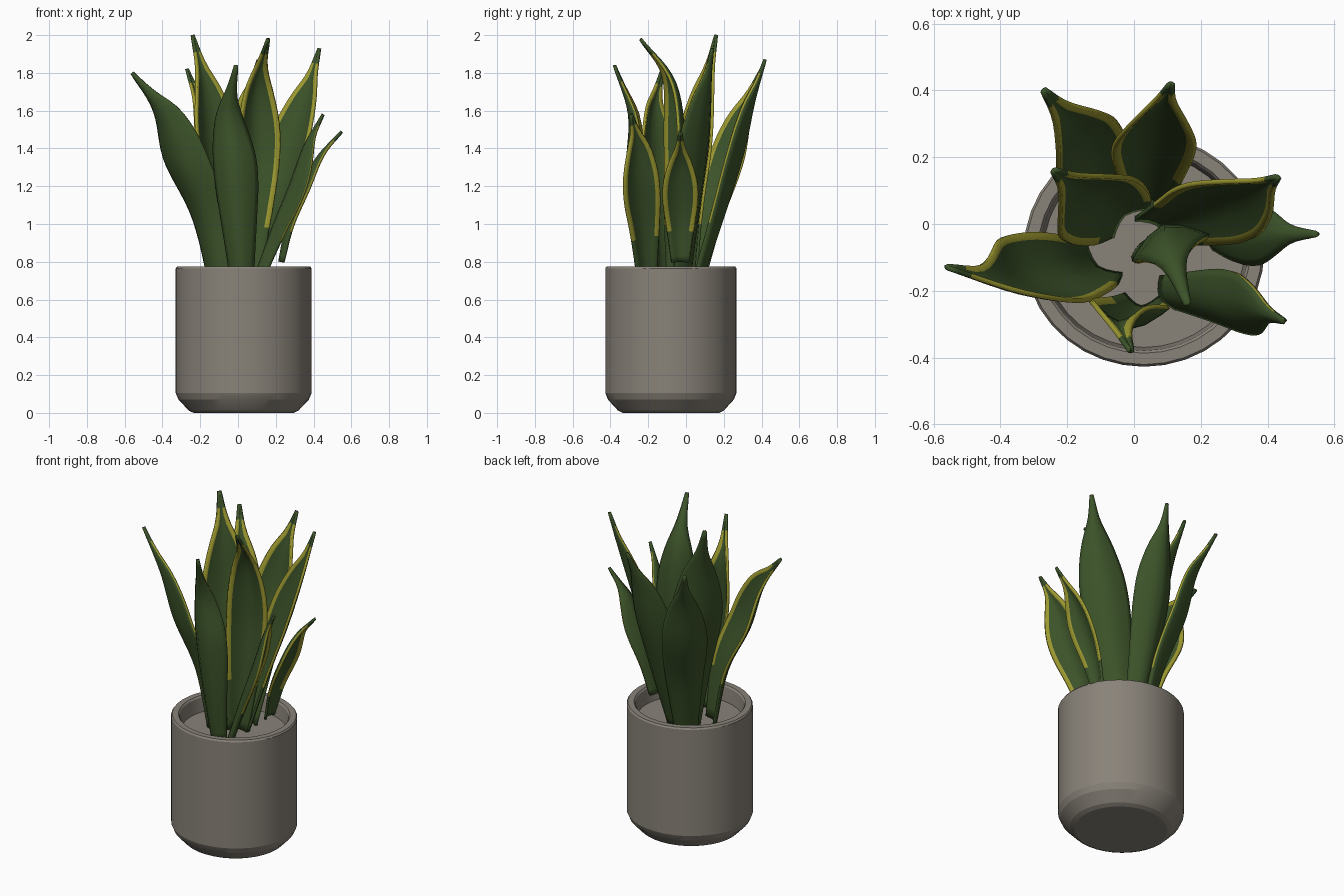
import bpy, math
from mathutils import Vector

old = bpy.data.objects.get("Cube")
if old:
    bpy.data.objects.remove(old, do_unlink=True)


def material(name, rgb):
    mat = bpy.data.materials.new(name)
    mat.use_nodes = True
    color = (*rgb, 1)
    mat.diffuse_color = color
    mat.node_tree.nodes["Principled BSDF"].inputs["Base Color"].default_value = color
    return mat


STONE = material("warm grey stone", (0.25, 0.225, 0.19))
GREEN = material("leaf green", (0.046, 0.088, 0.023))
YELLOW = material("leaf margin yellow", (0.34, 0.32, 0.03))


def make_object(name, verts, faces, mats, angle):
    mesh = bpy.data.meshes.new(name)
    mesh.from_pydata(verts, [], faces)
    for mat in mats:
        mesh.materials.append(mat)
    obj = bpy.data.objects.new(name, mesh)
    bpy.context.collection.objects.link(obj)
    bpy.ops.object.select_all(action='DESELECT')
    obj.select_set(True)
    bpy.context.view_layer.objects.active = obj
    bpy.ops.object.shade_smooth_by_angle(angle=math.radians(angle))
    return obj


# Pot: turned profile with chamfered foot, rim and recessed floor
def make_pot():
    profile = [(0.265, 0), (0.29, 0.012), (0.345, 0.07), (0.36, 0.105), (0.36, 0.765),
               (0.353, 0.775), (0.318, 0.775), (0.31, 0.765), (0.3, 0.68)]
    n = 36
    verts, faces = [], []
    for r, z in profile:
        for i in range(n):
            a = math.tau * i / n
            verts.append((0.03 + r * math.cos(a), -0.08 + 0.965 * r * math.sin(a), z))
    for k in range(len(profile) - 1):
        for i in range(n):
            j = (i + 1) % n
            faces.append((k * n + i, k * n + j, k * n + n + j, k * n + n + i))
    faces.append(tuple(reversed(range(n))))
    last = (len(profile) - 1) * n
    faces.append(tuple(range(last, last + n)))
    make_object("pot", verts, faces, [STONE], 20)


def spline(points, u):
    """Point on a smooth curve through the control points."""
    x = u * (len(points) - 1)
    i = min(int(x), len(points) - 2)
    t = x - i
    b, c = points[i], points[i + 1]
    a = points[i - 1] if i else 2 * b - c
    d = points[i + 2] if i + 2 < len(points) else 2 * c - b
    return 0.5 * (2 * b + (c - a) * t + (2 * a - 5 * b + 4 * c - d) * t * t
                  + (3 * b - a - 3 * c + d) * t ** 3)


# Half width along the leaf: slim foot, full belly, drawn-out tip
WIDTHS = [Vector((w, 0)) for w in (0.5, 0.68, 0.86, 1.0, 0.97, 0.68, 0.25, 0.06)]
ROWS = 24


def make_leaf(name, points, across, half, cup=0.45):
    """Cupped blade; its hollow side faces right of the across direction."""
    points = [Vector(p) for p in points]
    across = Vector((*across, 0)).normalized()
    verts, faces, slots = [], [], []
    for k in range(ROWS + 1):
        u = k / ROWS
        p = spline(points, u)
        tangent = (spline(points, min(u + 0.02, 1)) - spline(points, max(u - 0.02, 0))).normalized()
        side = (across - tangent * across.dot(tangent)).normalized()
        hollow = side.cross(tangent)
        hw = half * spline(WIDTHS, u).x
        m = max(1 - 0.02 / hw, 0.45)
        for s in (-1, -m, -m * 0.5, 0, m * 0.5, m, 1):
            verts.append(p + side * hw * s + hollow * hw * cup * abs(s) ** 1.6)
    for k in range(ROWS):
        for c in range(6):
            a = k * 7 + c
            faces.append((a, a + 1, a + 8, a + 7))
            margin = c in (0, 5) and 0.2 < k / ROWS < 0.9
            slots.append(0 if margin else 1)
    # Yellow margin on the hollow side and rim, plain green outer side
    obj = make_object(name, verts, faces, [YELLOW, GREEN, GREEN], 60)
    for poly, slot in zip(obj.data.polygons, slots):
        poly.material_index = slot
    solid = obj.modifiers.new("thickness", 'SOLIDIFY')
    solid.thickness = 0.015
    solid.offset = 0
    solid.material_offset = 1


make_pot()

# Leaves: spine from foot to tip, direction across the blade, half width
make_leaf("leaf_left", [(-0.11, -0.13, 0.67), (-0.18, -0.15, 1.03), (-0.31, -0.18, 1.32),
                        (-0.4, -0.18, 1.58), (-0.56, -0.13, 1.8)], (-0.22, 0.18), 0.145)
make_leaf("leaf_tall_left", [(-0.03, 0.03, 0.67), (-0.07, 0.05, 1.05), (-0.14, 0.09, 1.4),
                             (-0.18, 0.12, 1.72), (-0.24, 0.16, 2.0)], (0.2, 0.16), 0.14)
make_leaf("leaf_tall_right", [(0.07, 0.0, 0.67), (0.18, 0.04, 1.05), (0.28, 0.08, 1.37),
                              (0.37, 0.11, 1.68), (0.43, 0.14, 1.93)], (0.2, -0.14), 0.13)
make_leaf("leaf_back", [(0.04, 0.07, 0.67), (0.05, 0.2, 1.05), (0.06, 0.3, 1.37),
                        (0.08, 0.36, 1.65), (0.11, 0.42, 1.87)], (1, 0), 0.12, 0.65)
make_leaf("leaf_back_left", [(-0.05, 0.06, 0.67), (-0.1, 0.14, 1.0), (-0.17, 0.24, 1.3),
                             (-0.2, 0.31, 1.58), (-0.27, 0.4, 1.82)], (0.14, 0.15), 0.125)
make_leaf("leaf_centre", [(0.04, -0.05, 0.67), (0.07, -0.03, 1.05), (0.09, -0.01, 1.42),
                          (0.1, -0.06, 1.75), (0.16, -0.24, 1.98)], (0.2, 0.07), 0.115, 0.6)
make_leaf("leaf_front", [(0.02, -0.25, 0.67), (0.0, -0.29, 1.0), (-0.02, -0.31, 1.3),
                         (-0.05, -0.3, 1.58), (-0.01, -0.38, 1.84)], (-1, 0.1), 0.11, 0.65)
make_leaf("leaf_front_right", [(0.08, -0.21, 0.68), (0.19, -0.23, 0.98), (0.28, -0.25, 1.2),
                               (0.36, -0.26, 1.42), (0.45, -0.29, 1.58)], (-0.08, 0.19), 0.1)
make_leaf("leaf_right", [(0.22, -0.03, 0.8), (0.26, -0.03, 1.0), (0.33, -0.03, 1.18),
                         (0.42, -0.03, 1.35), (0.55, -0.03, 1.49)], (0, 1), 0.09)
